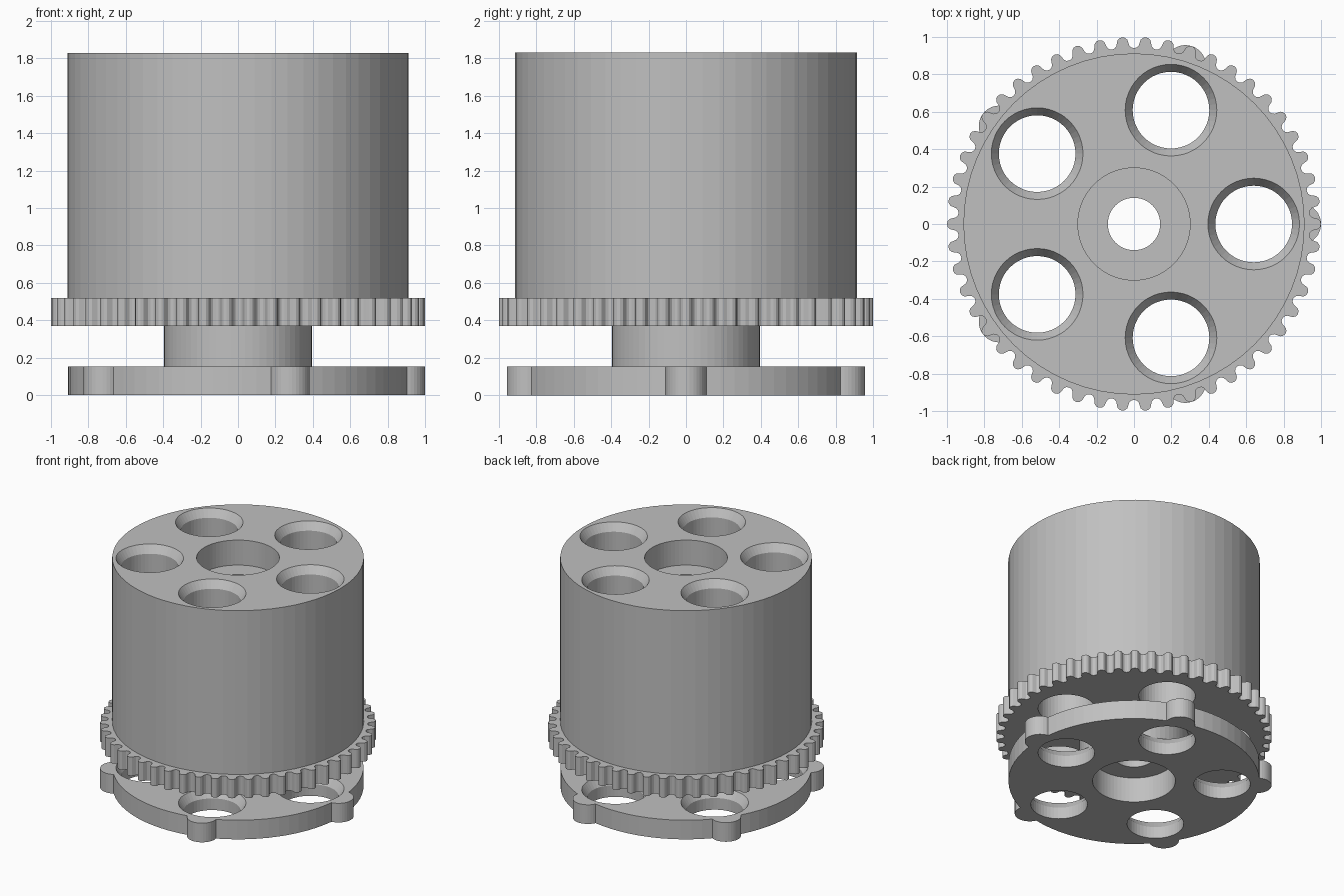
import bpy
import bmesh
from math import cos, sin, tau, radians

SIDES = 64
HOLES = 5
HOLE_DIST = 0.64
TEETH = 50

if "Cube" in bpy.data.objects:
    bpy.data.objects.remove(bpy.data.objects["Cube"], do_unlink=True)

grey = bpy.data.materials.new("plain grey")
grey.use_nodes = True
colour = (0.53, 0.53, 0.53, 1)
grey.diffuse_color = colour
grey.node_tree.nodes["Principled BSDF"].inputs["Base Color"].default_value = colour


def polar(r, a, centre=(0, 0)):
    return centre[0] + r * cos(a), centre[1] + r * sin(a)


def circle(r, centre=(0, 0), n=SIDES):
    return [polar(r, tau * i / n, centre) for i in range(n)]


def add_stack(bm, rings):
    """Closed solid from (outline, height) rings, bottom to top."""
    loops = [[bm.verts.new((x, y, z)) for x, y in pts] for pts, z in rings]
    bm.faces.new(loops[0][::-1])
    bm.faces.new(loops[-1])
    n = len(loops[0])
    for low, high in zip(loops, loops[1:]):
        for i in range(n):
            j = (i + 1) % n
            bm.faces.new((low[i], low[j], high[j], high[i]))


def to_object(name, bm):
    mesh = bpy.data.meshes.new(name)
    bm.to_mesh(mesh)
    bm.free()
    mesh.materials.append(grey)
    obj = bpy.data.objects.new(name, mesh)
    bpy.context.collection.objects.link(obj)
    return obj


def make_part(name, outline, bottom, top, bore, hole=None):
    """Extrude an outline, then cut the centre bore and the ring of holes.
    Bore and hole are lists of (radius, height)."""
    bm = bmesh.new()
    add_stack(bm, [(outline, bottom), (outline, top)])
    part = to_object(name, bm)

    bm = bmesh.new()
    add_stack(bm, [(circle(r), z) for r, z in bore])
    if hole:
        for k in range(HOLES):
            c = polar(HOLE_DIST, tau * k / HOLES)
            add_stack(bm, [(circle(r, c, 48), z) for r, z in hole])
    cutter = to_object(name + "_cutter", bm)
    cutter.hide_render = True

    mod = part.modifiers.new("cut", "BOOLEAN")
    mod.operation = "DIFFERENCE"
    mod.solver = "EXACT"
    mod.object = cutter
    bpy.context.view_layer.objects.active = part
    bpy.ops.object.modifier_apply(modifier=mod.name)
    bpy.data.objects.remove(cutter, do_unlink=True)
    return part


def plate_outline():
    """Disc with a round lug beside each hole."""
    pts = []
    for k in range(HOLES):
        turn = tau * k / HOLES
        lug = polar(0.89, turn)
        for i in range(17):
            pts.append(polar(0.11, turn + radians(-83 + 166 * i / 16), lug))
        for i in range(1, 12):
            pts.append(polar(0.91, turn + radians(6.9 + 58.2 * i / 12)))
    return pts


def gear_outline():
    """Round tips and round gaps in turn."""
    pts = []
    pitch = tau / TEETH
    for k in range(TEETH):
        a = pitch * k
        tip, gap = polar(0.969, a), polar(0.969, a + pitch / 2)
        pts += [polar(0.031, a + radians(d), tip) for d in range(-90, 91, 30)]
        b = a + pitch / 2
        pts += [polar(0.029, b + radians(d), gap) for d in range(240, 119, -30)]
    return pts


def countersunk(bottom, top):
    """Straight hole that widens at its upper rim."""
    return [(0.205, bottom - 0.1), (0.205, top - 0.06), (0.265, top + 0.03)]


# Base plate with five lugs
make_part("base_plate", plate_outline(), 0, 0.153,
          [(0.3, -0.1), (0.3, 0.3)], countersunk(0, 0.153))

# Hub between plate and gear, with a recess from below
make_part("hub", circle(0.395), 0.153, 0.37,
          [(0.3, 0.1), (0.3, 0.2), (0.14, 0.2), (0.14, 0.5)])

# Toothed ring
make_part("gear_ring", gear_outline(), 0.37, 0.52,
          [(0.14, 0.3), (0.14, 0.6)], [(0.205, 0.3), (0.205, 0.6)])

# Tall drum with a recess from above
make_part("drum", circle(0.912), 0.52, 1.83,
          [(0.14, 0.4), (0.14, 1.63), (0.3, 1.63), (0.3, 1.9)],
          countersunk(0.52, 1.83))
